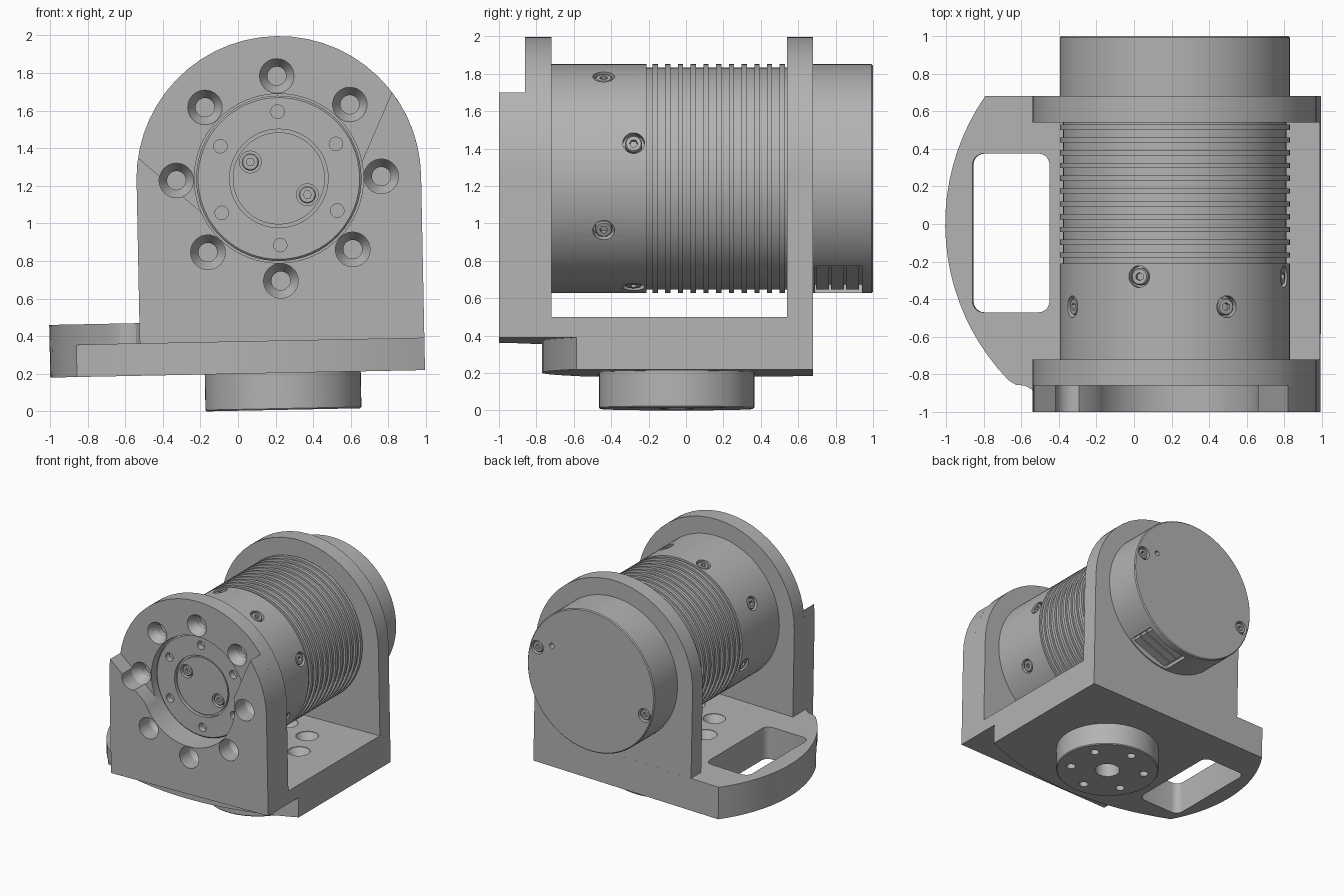
import bpy, bmesh, math
from math import sin, cos, radians, pi
from mathutils import Matrix, Vector

if "Cube" in bpy.data.objects:
    bpy.data.objects.remove(bpy.data.objects["Cube"])

grey = bpy.data.materials.new("machined_grey")
grey.use_nodes = True
grey.diffuse_color = (0.45, 0.45, 0.45, 1)
grey.node_tree.nodes["Principled BSDF"].inputs["Base Color"].default_value = (0.45, 0.45, 0.45, 1)

TILT = -0.02                 # the whole unit leans slightly about y
CX, CZ = 0.242, 1.235        # barrel axis
ARCH = 0.757                 # mounting plate half width
BODY = 0.612                 # barrel radius
BX, BY = 0.242, -0.05        # pivot boss centre
AXIS = Matrix.Translation((CX, 0, CZ)) @ Matrix.Rotation(-pi / 2, 4, 'X')


def finish(name, bm):
    bmesh.ops.recalc_face_normals(bm, faces=bm.faces)
    me = bpy.data.meshes.new(name)
    bm.to_mesh(me)
    bm.free()
    ob = bpy.data.objects.new(name, me)
    bpy.context.collection.objects.link(ob)
    me.materials.append(grey)
    ob.rotation_euler.y = TILT
    return ob


def lathe(name, profile, matrix, segs=32):
    """Solid of revolution; the profile of (radius, height) starts and ends on the axis."""
    bm = bmesh.new()
    rings = []
    for r, h in profile:
        n = segs if r > 0 else 1
        rings.append([bm.verts.new(matrix @ Vector((r * cos(2 * pi * i / segs), r * sin(2 * pi * i / segs), h)))
                      for i in range(n)])
    for a, b in zip(rings, rings[1:]):
        if len(a) == 1:
            bm.faces.new(b)
        elif len(b) == 1:
            bm.faces.new(a)
        else:
            for i in range(segs):
                j = (i + 1) % segs
                bm.faces.new((a[i], a[j], b[j], b[i]))
    # flat end caps need no centre point
    bmesh.ops.delete(bm, geom=[v for v in bm.verts if not v.link_faces], context='VERTS')
    return finish(name, bm)


def rod(name, r, lo, hi, matrix, segs=32):
    return lathe(name, [(0, lo), (r, lo), (r, hi), (0, hi)], matrix, segs)


def prism(name, pts, lo, hi, along='Z'):
    bm = bmesh.new()
    place = (lambda u, v, h: (u, v, h)) if along == 'Z' else (lambda u, v, h: (u, h, v))
    a, b = [[bm.verts.new(place(u, v, h)) for u, v in pts] for h in (lo, hi)]
    bm.faces.new(a)
    bm.faces.new(b)
    for i in range(len(pts)):
        j = (i + 1) % len(pts)
        bm.faces.new((a[i], a[j], b[j], b[i]))
    return finish(name, bm)


def arc(cx, cy, r, start, end, n):
    return [(cx + r * cos(radians(start + (end - start) * i / n)),
             cy + r * sin(radians(start + (end - start) * i / n))) for i in range(n + 1)]


def cut(target, cutters):
    for c in cutters:
        mod = target.modifiers.new("cut", 'BOOLEAN')
        mod.operation, mod.solver, mod.object = 'DIFFERENCE', 'EXACT', c
        c.hide_render = True
    bpy.context.view_layer.update()
    solid = bpy.data.meshes.new_from_object(target.evaluated_get(bpy.context.evaluated_depsgraph_get()))
    target.modifiers.clear()
    target.data = solid


def discard(cutters):
    for c in cutters:
        bpy.data.objects.remove(c)


def bored(target, cutters):
    cut(target, cutters)
    discard(cutters)


def facing(point, direction):
    return Matrix.Translation(point) @ Vector(direction).to_track_quat('Z', 'Y').to_matrix().to_4x4()


def around(r, angle, y):
    a = radians(angle)
    return Vector((CX + r * cos(a), y, CZ + r * sin(a)))


def socket_screw(name, matrix):
    """Sunken cap screw; returns the counterbore cutter for its seat."""
    head = lathe(name, [(0, -0.06), (0.046, -0.06), (0.046, -0.015), (0.04, -0.008), (0, -0.008)], matrix, 24)
    bored(head, [rod("socket", 0.022, -0.035, 0.05, matrix, 6)])
    return rod("seat", 0.058, -0.05, 0.08, matrix, 28)


# Base: upper slab with handle wing, lower slab with curved front
wing = arc(0.2, 0, 1.195, 145.3, 224, 20)
neck = [(-0.62, -0.855), (-0.57, -0.86), (-0.535, -0.88), (CX - ARCH, -0.92)]
left, right = CX - ARCH, CX + ARCH
upper = prism("base_upper", wing + neck + [(left, -1), (right, -1), (right, 0.68)], 0.37, 0.48)
front_curve = arc(0.1, 1.5, 2.27, 246, 293.3, 20)
lower = prism("base_lower", [p for p in wing if p[1] > -0.57] + front_curve + [(right, -0.585), (right, 0.68)],
              0.2, 0.37)
slot = []
for x, y, a in ((-0.5, 0.315, 0), (-0.79, 0.315, 90), (-0.79, -0.41, 180), (-0.5, -0.41, 270)):
    slot += arc(x, y, 0.06, a, a + 90, 5)
floor_holes = [lathe("floor_hole", [(0, 0.26), (0.05, 0.26), (0.05, 0.41), (0.09, 0.47), (0.09, 0.6), (0, 0.6)],
                     Matrix.Translation((BX + 0.39 * cos(k * pi / 4), BY + 0.39 * sin(k * pi / 4), 0)))
               for k in range(8)]
base_cutters = [prism("slot", slot, 0, 0.7)] + floor_holes
cut(upper, base_cutters)
cut(lower, base_cutters)
discard(base_cutters)

# Pivot boss under the base
here = Matrix.Translation((BX, BY, 0))
boss = lathe("pivot_boss", [(0, 0.0035), (0.408, 0.0035), (0.415, 0.011), (0.415, 0.2), (0, 0.2)], here, 64)
bored(boss, [rod("bore", 0.1, -0.1, 0.15, here)] +
      [rod("bolt_hole", 0.036, -0.1, 0.1,
           here @ Matrix.Translation((0.3 * cos(k * pi / 3 + pi / 6), 0.3 * sin(k * pi / 3 + pi / 6), 0)), 20)
       for k in range(6)])

# Arched mounting plates and the thicker front pad
arch = [(left, 0.48), (right, 0.48)] + arc(CX, CZ, ARCH, 0, 180, 28)
prism("back_plate", arch, 0.54, 0.68, 'Y')
front_plate = prism("front_plate", arch, -0.86, -0.72, 'Y')
front_pad = prism("front_pad", [(left, 0.48), (right, 0.48)] + arc(CX, CZ, ARCH, 0, 36.2, 6) +
                  [(0.62, 1.17), (CX, 1.0), (-0.13, 1.023)] + arc(CX, CZ, ARCH, 170.5, 180, 2), -1, -0.86, 'Y')
plate_cutters = [rod("window", 0.45, -1.2, -0.6, AXIS, 64)]
for k in range(8):
    offset = Matrix.Translation(around(0.545, 45 * k, 0) - Vector((CX, 0, CZ)))
    plate_cutters.append(lathe("bolt_hole", [(0, -1.1), (0.092, -1.1), (0.092, -0.86), (0.05, -0.79),
                                             (0.05, -0.735), (0, -0.735)], offset @ AXIS))
cut(front_plate, plate_cutters)
cut(front_pad, plate_cutters)
discard(plate_cutters)

# Output flange inside the front window
flange = lathe("output_flange", [(0, -0.8), (0.245, -0.8), (0.245, -0.78), (0.262, -0.78), (0.262, -0.81),
                                 (0.43, -0.81), (0.44, -0.8), (0.44, -0.72), (0, -0.72)], AXIS, 64)
seats = [socket_screw("flange_screw", facing(around(0.175, a, -0.8), (0, -1, 0))) for a in (149, 329)]
bored(flange, seats + [rod("pin_hole", 0.036, -0.05, 0.1, facing(around(0.355, 30 + 60 * k, -0.81), (0, -1, 0)), 20)
                       for k in range(6)])

# Barrel with cooling ribs and staggered radial screws
GROOVE = 0.594
profile = [(0, -0.72), (BODY, -0.72), (BODY, -0.21), (GROOVE, -0.21)]
for k in range(11):
    y = -0.165 + 0.068 * k
    profile += [(GROOVE, y - 0.014), (BODY, y - 0.014), (BODY, y + 0.014), (GROOVE, y + 0.014)]
barrel = lathe("barrel", profile + [(GROOVE, 0.54), (0, 0.54)], AXIS, 96)
seats = []
for k in range(8):
    a = 17 + 45 * k
    out = (cos(radians(a)), 0, sin(radians(a)))
    seats.append(socket_screw("barrel_screw", facing(around(BODY, a, -0.44 if k % 2 else -0.28), out)))
bored(barrel, seats)

# Rear cap with screws, pin hole and a connector pocket
cap = lathe("rear_cap", [(0, 0.68), (BODY, 0.68), (BODY, 0.992), (BODY - 0.008, 1.0), (0, 1.0)], AXIS, 96)


def pocket_block(name, r0, r1, t, y0, y1):
    pts = []
    for r, s in ((r0, -t), (r1, -t), (r1, t), (r0, t)):
        p = around(r, -70, 0) + Vector((-sin(radians(-70)), 0, cos(radians(-70)))) * s
        pts.append((p.x, p.z))
    return prism(name, pts, y0, y1, 'Y')


seats = [socket_screw("cap_screw", facing(around(0.54, a, 1.0), (0, 1, 0))) for a in (16, 196)]
bored(cap, seats + [rod("pin_hole", 0.022, -0.05, 0.05, facing(around(0.43, 28, 1.0), (0, 1, 0)), 16),
                    pocket_block("pocket", 0.53, 0.8, 0.2, 0.69, 0.94)])
for k in range(3):
    pocket_block("connector", 0.5, 0.57, 0.17, 0.695 + 0.08 * k, 0.765 + 0.08 * k)

# Smooth round walls, keep edges crisp
bpy.ops.object.select_all(action='DESELECT')
for ob in bpy.context.collection.objects:
    if ob.type == 'MESH' and ob.data.materials and ob.data.materials[0] == grey:
        ob.select_set(True)
        bpy.context.view_layer.objects.active = ob
bpy.ops.object.shade_smooth_by_angle(angle=radians(25))
